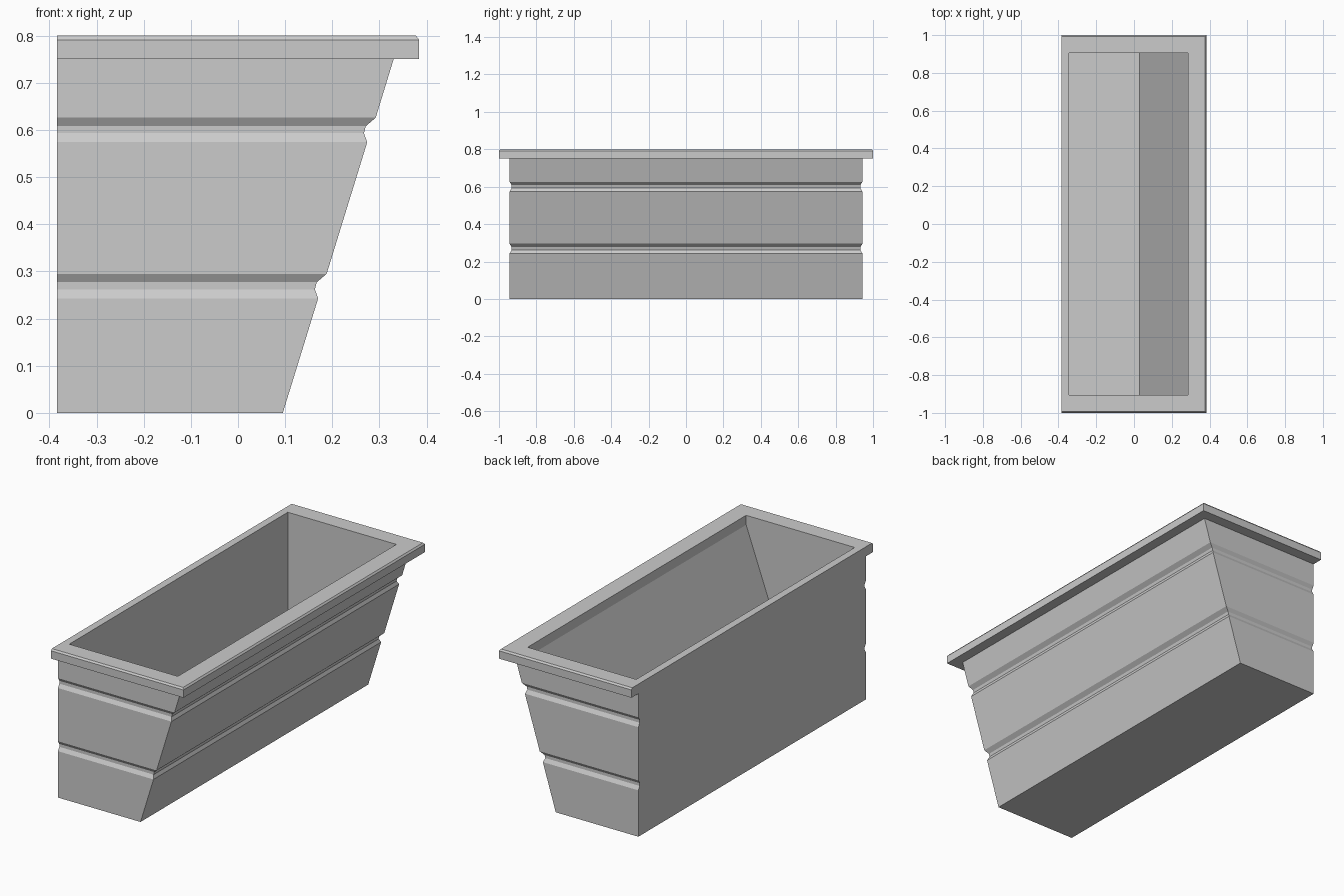
import bpy
import bmesh

cube = bpy.data.objects.get("Cube")
if cube:
    bpy.data.objects.remove(cube, do_unlink=True)

grey = bpy.data.materials.new("planter grey")
grey.use_nodes = True
grey.diffuse_color = (0.6, 0.6, 0.6, 1)
grey.node_tree.nodes["Principled BSDF"].inputs["Base Color"].default_value = (0.6, 0.6, 0.6, 1)

BACK = -0.384        # flat wall side
INNER_BACK = -0.345
INNER_Y = 0.905
RIM_Z = 0.75
TOP = 0.8


def loft(name, rings, cap_start=False, cap_end=False):
    """Join rectangular rings (left x, right x, half depth, z) into one skin."""
    bm = bmesh.new()
    loops = [[bm.verts.new(p) for p in ((x0, -y, z), (x1, -y, z), (x1, y, z), (x0, y, z))]
             for x0, x1, y, z in rings]
    for low, high in zip(loops, loops[1:]):
        for i in range(4):
            j = (i + 1) % 4
            bm.faces.new((low[i], low[j], high[j], high[i]))
    if cap_start:
        bm.faces.new(loops[0][::-1])
    if cap_end:
        bm.faces.new(loops[-1])
    # Drop collapsed faces where the rim is flush with the flat wall
    flat = [f for f in bm.faces if f.calc_area() < 1e-6]
    bmesh.ops.delete(bm, geom=flat, context='FACES_ONLY')
    mesh = bpy.data.meshes.new(name)
    bm.to_mesh(mesh)
    bm.free()
    mesh.materials.append(grey)
    obj = bpy.data.objects.new(name, mesh)
    bpy.context.collection.objects.link(obj)
    return obj


def groove(z, x):
    """Decorative groove starting at height z on the sloping wall at x."""
    return [(BACK, x + dx, 0.943 - cut, z + dz) for dx, cut, dz in
            ((0, 0, 0), (-0.007, 0.011, 0.019), (-0.003, 0.011, 0.034), (0.018, 0, 0.052))]


# Trough outside: sloping right wall, two grooves wrapping three sides
outside = [(BACK, 0.095, 0.943, 0)]
outside += groove(0.243, 0.170) + groove(0.574, 0.274)
outside.append((BACK, 0.33, 0.943, RIM_Z))
loft("trough_outside", outside, cap_start=True)

# Trough inside: sloping wall down to a thick floor
loft("trough_inside", [(INNER_BACK, 0.285, INNER_Y, RIM_Z),
                       (INNER_BACK, 0.03, INNER_Y, 0.05)], cap_end=True)

# Rim: overhanging lip with a small bevel on three sides
loft("rim", [(BACK, 0.33, 0.943, RIM_Z),
             (BACK, 0.384, 1.0, RIM_Z),
             (BACK, 0.384, 1.0, 0.791),
             (BACK, 0.377, 0.993, TOP),
             (INNER_BACK, 0.285, INNER_Y, TOP),
             (INNER_BACK, 0.285, INNER_Y, RIM_Z)])
